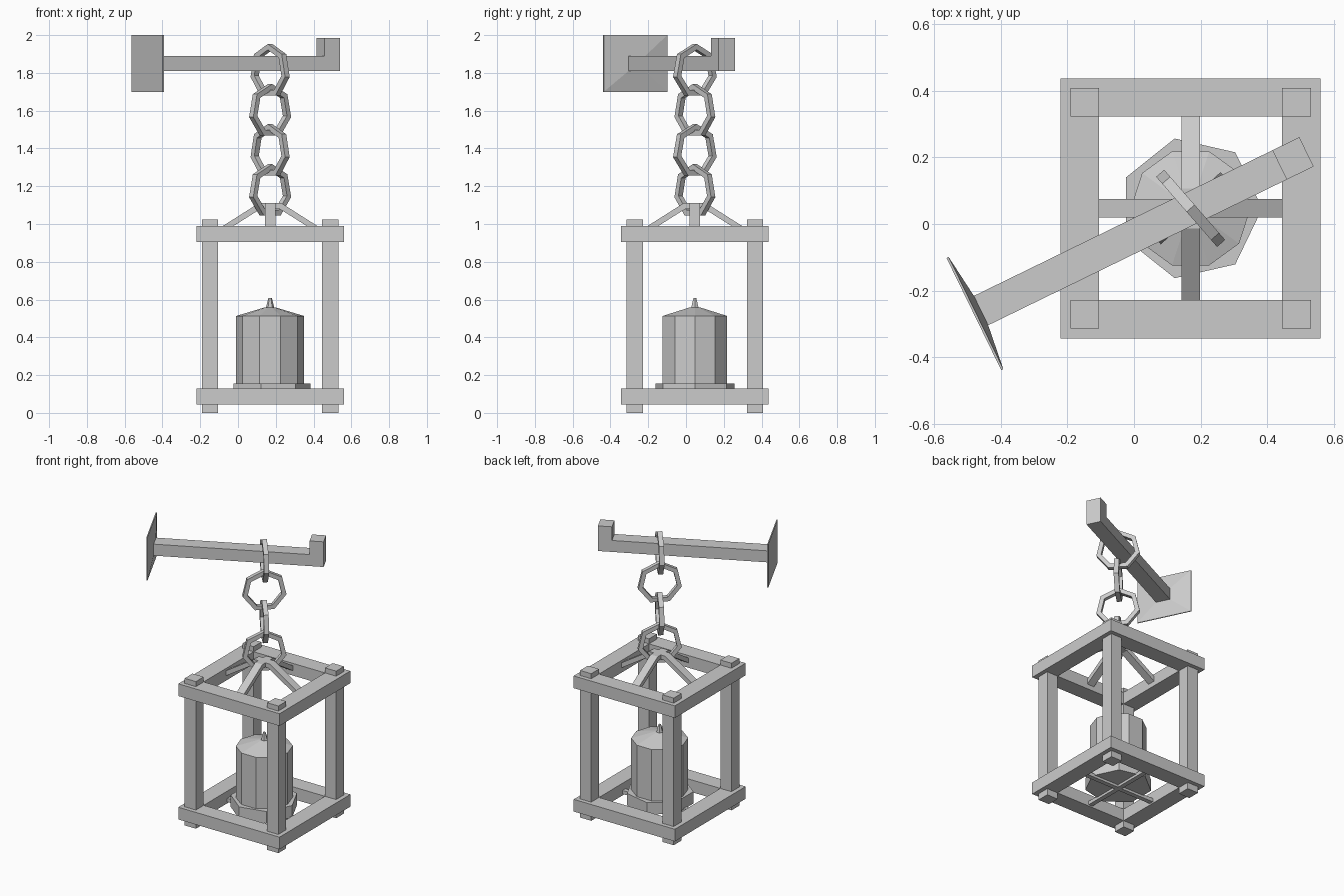
import bpy, bmesh
from math import sin, cos, pi, radians
from mathutils import Matrix, Vector

if "Cube" in bpy.data.objects:
    bpy.data.objects.remove(bpy.data.objects["Cube"])

CX, CY = 0.17, 0.047          # lantern axis
AXIS = Matrix.Translation((CX, CY, 0))


def finish(name, bm, mat):
    bmesh.ops.recalc_face_normals(bm, faces=bm.faces)
    me = bpy.data.meshes.new(name)
    bm.to_mesh(me)
    bm.free()
    ob = bpy.data.objects.new(name, me)
    ob.matrix_world = mat
    bpy.context.collection.objects.link(ob)
    return ob


def box(name, lo, hi, mat=AXIS):
    lo, hi = Vector(lo), Vector(hi)
    bm = bmesh.new()
    bmesh.ops.create_cube(bm, size=1)
    bmesh.ops.scale(bm, vec=hi - lo, verts=bm.verts)
    bmesh.ops.translate(bm, vec=(lo + hi) / 2, verts=bm.verts)
    return finish(name, bm, mat)


def loft(name, loops, mat=AXIS, closed=False):
    """Skin equal-length point loops; cap the ends unless closed."""
    bm = bmesh.new()
    vs = [[bm.verts.new(p) for p in loop] for loop in loops]
    n = len(vs[0])
    for i in range(len(vs) - (0 if closed else 1)):
        a, b = vs[i], vs[(i + 1) % len(vs)]
        for j in range(n):
            k = (j + 1) % n
            bm.faces.new((a[j], a[k], b[k], b[j]))
    if not closed:
        bm.faces.new(vs[0])
        bm.faces.new(vs[-1])
    return finish(name, bm, mat)


def polygon(n, r, z, start=0.0):
    return [(r * cos(start + 2 * pi * i / n), r * sin(start + 2 * pi * i / n), z) for i in range(n)]


def ring(name, n, outer, inner, z0, z1, start, mat):
    """Flat-sided polygonal ring with a rectangular section."""
    section = [(outer, z0), (outer, z1), (inner, z1), (inner, z0)]
    return loft(name, [polygon(n, r, z, start) for r, z in section], mat, closed=True)


# Square rail frames, bottom and top
for name, z in (("lower_frame", 0.045), ("upper_frame", 0.905)):
    ring(name, 4, 0.39 * 2 ** 0.5, 0.275 * 2 ** 0.5, z, z + 0.085, pi / 4, AXIS)

# Corner posts
for sx in (-1, 1):
    for sy in (-1, 1):
        x, y = sx * 0.318, sy * 0.318
        box("corner_post", (x - 0.043, y - 0.043, 0), (x + 0.043, y + 0.043, 1.025))

# Crossed roof arches and floor bars
arch = [(-0.3, 0.958), (-0.06, 1.11), (0.06, 1.11), (0.3, 0.958),
        (0.3, 0.923), (0.05, 1.08), (-0.05, 1.08), (-0.3, 0.923)]
for turn in (0, pi / 2):
    mat = AXIS @ Matrix.Rotation(turn, 4, 'Z')
    loft("roof_arch", [[(x, y, z) for x, z in arch] for y in (-0.028, 0.028)], mat)
    box("floor_bar", (-0.29, -0.016, 0.055), (0.29, 0.016, 0.08), mat)

# Seven-sided lamp base and ten-sided lamp body with finial
loft("lamp_base", [polygon(7, 0.215, z) for z in (0.072, 0.155)])
loft("lamp_body", [polygon(10, r, z) for r, z in ((0.18, 0.15), (0.18, 0.513), (0.03, 0.558))])
loft("lamp_finial", [polygon(6, r, z) for r, z in ((0.024, 0.55), (0.009, 0.608))])

# Chain of seven-sided links, alternating direction
for i in range(4):
    turn = radians(-49 if i % 2 == 0 else 44)
    mat = (Matrix.Translation((CX, CY, 1.81 - 0.212 * i))
           @ Matrix.Rotation(turn, 4, 'Z') @ Matrix.Rotation(pi / 2, 4, 'X'))
    ring("chain_link", 7, 0.143, 0.112, -0.016, 0.016, pi / 2, mat)

# Wall bracket: arm with upturned tip and shallow tapered wall plate
BRACKET = AXIS @ Matrix.Rotation(radians(26), 4, 'Z')
tip = [(-0.70, 1.81), (0.387, 1.81), (0.387, 1.985), (0.297, 1.985), (0.297, 1.89), (-0.70, 1.89)]
loft("bracket_arm", [[(x, y, z) for x, z in tip] for y in (-0.049, 0.049)], BRACKET)


def plate_loop(x, hy, hz):
    return [(x, sy * hy, 1.85 + sz * hz) for sy, sz in ((-1, -1), (1, -1), (1, 1), (-1, 1))]


loft("wall_plate", [plate_loop(-0.724, 0.187, 0.15), plate_loop(-0.717, 0.187, 0.15),
                    plate_loop(-0.700, 0.049, 0.04)], BRACKET)
